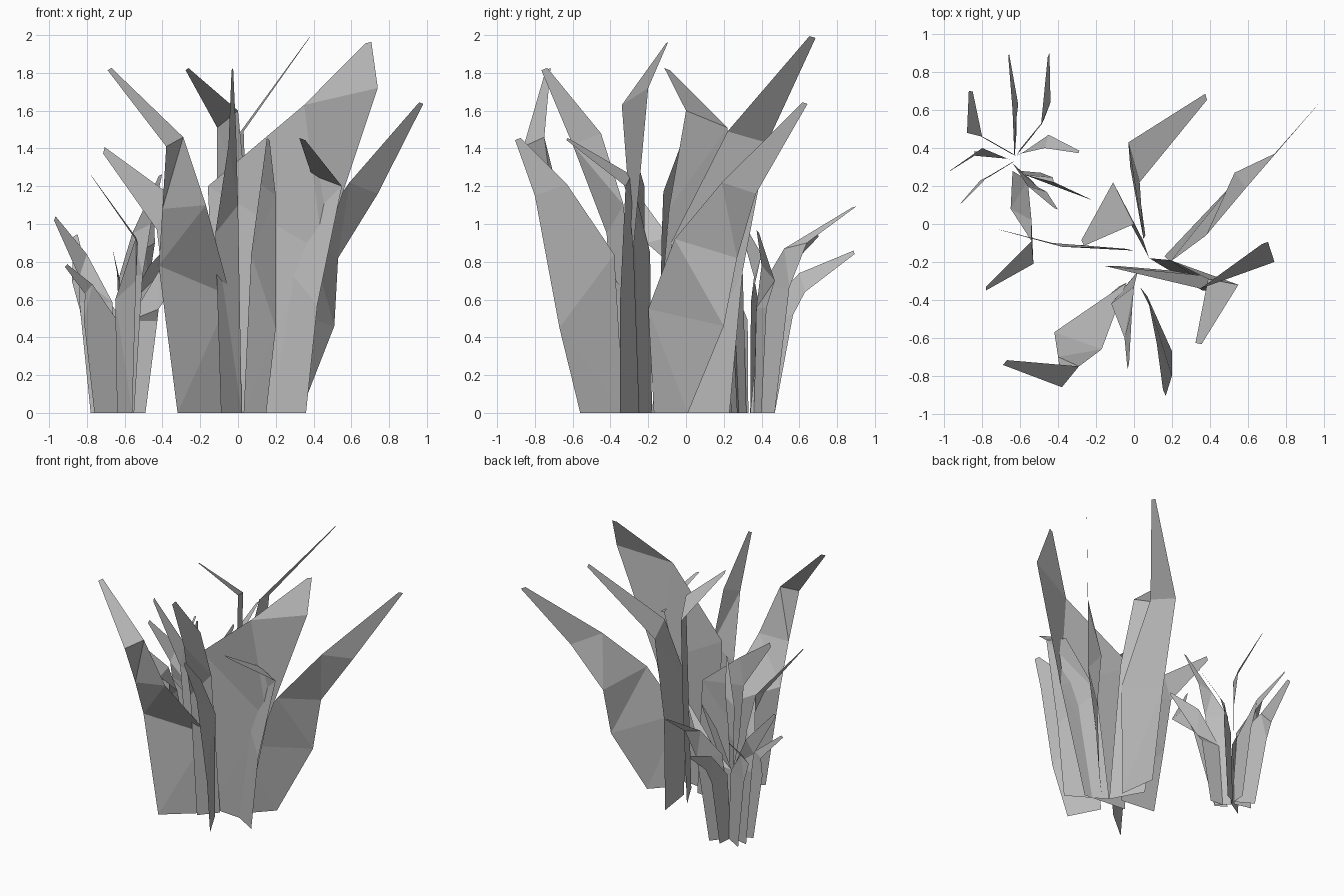
import bpy
import bmesh
from mathutils import Vector

default_cube = bpy.data.objects.get("Cube")
if default_cube:
    bpy.data.objects.remove(default_cube, do_unlink=True)

# One plain grey for every leaf
leaf_grey = bpy.data.materials.new("leaf_grey")
leaf_grey.use_nodes = True
colour = (0.5, 0.5, 0.5, 1.0)
leaf_grey.diffuse_color = colour
leaf_grey.node_tree.nodes["Principled BSDF"].inputs["Base Color"].default_value = colour


def upright_middle(base, knee, swell=1.35):
    """Section high on the leaf, above its base and a little wider."""
    base_centre = (base[0] + base[1]) / 2
    knee_centre = (knee[0] + knee[1]) / 2
    centre = base_centre.lerp(knee_centre, 0.35)
    centre.z = knee_centre.z * 0.75
    half = (base[1] - base[0]) / 2 * swell
    return centre - half, centre + half


def blunt_tip(tip, knee, width):
    """Narrow end edge, parallel to the knee edge."""
    across = (knee[1] - knee[0]).normalized() * width / 2
    return tip - across, tip + across


def leaf(name, base, knee, tip, middles=None, tip_width=0.035):
    """Flat folded leaf: ground edge, middles, knee where it bends, narrow tip."""
    base = [Vector((x, y, 0)) for x, y in base]
    knee = [Vector(p) for p in knee]
    if middles:
        middles = [[Vector(p) for p in pair] for pair in middles]
    else:
        middles = [upright_middle(base, knee)]
    sections = [base, *middles, knee, blunt_tip(Vector(tip), knee, tip_width)]

    bm = bmesh.new()
    rows = [[bm.verts.new(p) for p in pair] for pair in sections]
    for (a, b), (c, d) in zip(rows, rows[1:]):
        # Fold each panel along its shorter diagonal
        if (a.co - d.co).length < (b.co - c.co).length:
            panels = (a, b, d), (a, d, c)
        else:
            panels = (a, b, c), (b, d, c)
        for panel in panels:
            bm.faces.new(panel)
    mesh = bpy.data.meshes.new(name)
    bm.to_mesh(mesh)
    bm.free()
    mesh.materials.append(leaf_grey)
    obj = bpy.data.objects.new(name, mesh)
    bpy.context.collection.objects.link(obj)


# Large tuft
leaf("large_leaf_back", base=[(.06, -.06), (.02, .23)],
     middles=[[(.05, -.08, .9), (-.02, .3, .75)]],
     knee=[(.03, .22, 1.49), (-.03, .43, 1.43)], tip=(.38, .67, 1.99))
leaf("large_leaf_folded_back", base=[(.08, -.18), (-.05, .06)],
     middles=[[(.05, -.09, 1.08), (-.11, .2, .9)]],
     knee=[(0, 0, 1.6), (-.11, .22, 1.51)], tip=(-.27, -.1, 1.82))
leaf("large_leaf_back_left", base=[(.16, -.17), (.33, .01)],
     middles=[[(.19, -.2, .55), (.51, .2, .46)], [(.38, -.06, .92), (.53, .27, .82)]],
     knee=[(.59, .19, 1.22), (.74, .37, 1.16)], tip=(.97, .63, 1.64))
leaf("large_leaf_broad", base=[(-.1, -.22), (.25, -.25)],
     middles=[[(-.16, -.22, 1.2), (.45, -.28, .85)]],
     knee=[(.35, -.34, 1.63), (.74, -.2, 1.72)], tip=(.69, -.1, 1.96))
leaf("large_leaf_front_left", base=[(.08, -.18), (.36, -.35)],
     middles=[[(.19, -.19, .85), (.42, -.35, .57)]],
     knee=[(.39, -.29, 1.26), (.55, -.32, 1.2)], tip=(.34, -.63, 1.45))
leaf("large_leaf_front_right", base=[(-.32, -.53), (-.08, -.33)],
     middles=[[(-.42, -.57, .78), (-.04, -.31, .62)], [(-.4, -.7, 1.08), (-.17, -.66, 1.1)]],
     knee=[(-.38, -.86, 1.41), (-.29, -.75, 1.46)], tip=(-.68, -.73, 1.82))
leaf("large_leaf_front", base=[(.03, -.33), (.15, -.56)],
     middles=[[(.07, -.38, .84), (.2, -.67, .45)]],
     knee=[(.12, -.63, 1.21), (.2, -.8, 1.15)], tip=(.16, -.89, 1.45))
leaf("large_leaf_narrow", base=[(-.09, -.38), (.02, -.25)],
     middles=[[(-.12, -.42, .95), (0, -.33, 1.1)]],
     knee=[(-.05, -.6, 1.42), (-.01, -.45, 1.48)], tip=(-.03, -.75, 1.82))
leaf("large_leaf_right", base=[(-.28, -.11), (0, -.14)],
     middles=[[(-.38, -.12, .55), (-.05, -.13, .9)]],
     knee=[(-.43, -.1, .97), (-.38, -.12, 1.17)], tip=(-.71, -.03, 1.39))

# Small tuft, with most middle sections worked out from base and knee
leaf("small_leaf_front", base=[(-.56, .23), (-.64, .28)],
     middles=[[(-.54, .02, .7), (-.65, .08, .6)]],
     knee=[(-.53, -.21, .9), (-.54, -.09, .93)], tip=(-.78, -.34, 1.26), tip_width=.02)
leaf("small_leaf_front_left", base=[(-.64, .32), (-.55, .24)],
     knee=[(-.56, .2, .95), (-.46, .17, 1.0)], tip=(-.41, .08, 1.26), tip_width=.02)
leaf("small_leaf_left", base=[(-.6, .28), (-.49, .27)],
     knee=[(-.42, .22, .75), (-.42, .2, .55)], tip=(-.23, .13, .85), tip_width=.02)
leaf("small_leaf_left_back", base=[(-.62, .36), (-.54, .4)],
     knee=[(-.47, .4, .78), (-.45, .47, .7)], tip=(-.29, .38, .96), tip_width=.02)
leaf("small_leaf_back_left", base=[(-.53, .47), (-.62, .36)],
     knee=[(-.44, .64, .9), (-.49, .52, .87)], tip=(-.45, .89, 1.09), tip_width=.025)
leaf("small_leaf_back", base=[(-.62, .47), (-.63, .34)],
     knee=[(-.61, .63, .64), (-.64, .6, .74)], tip=(-.66, .89, .85), tip_width=.02)
leaf("small_leaf_back_right", base=[(-.76, .44), (-.62, .36)],
     knee=[(-.88, .48, .7), (-.8, .46, .75)], tip=(-.86, .7, .94), tip_width=.025)
leaf("small_leaf_right", base=[(-.78, .37), (-.65, .34)],
     knee=[(-.84, .36, .72), (-.8, .4, .84)], tip=(-.97, .28, 1.03), tip_width=.025)
leaf("small_leaf_front_right", base=[(-.76, .25), (-.63, .33)],
     knee=[(-.81, .23, .63), (-.77, .25, .68)], tip=(-.91, .11, .78), tip_width=.02)
